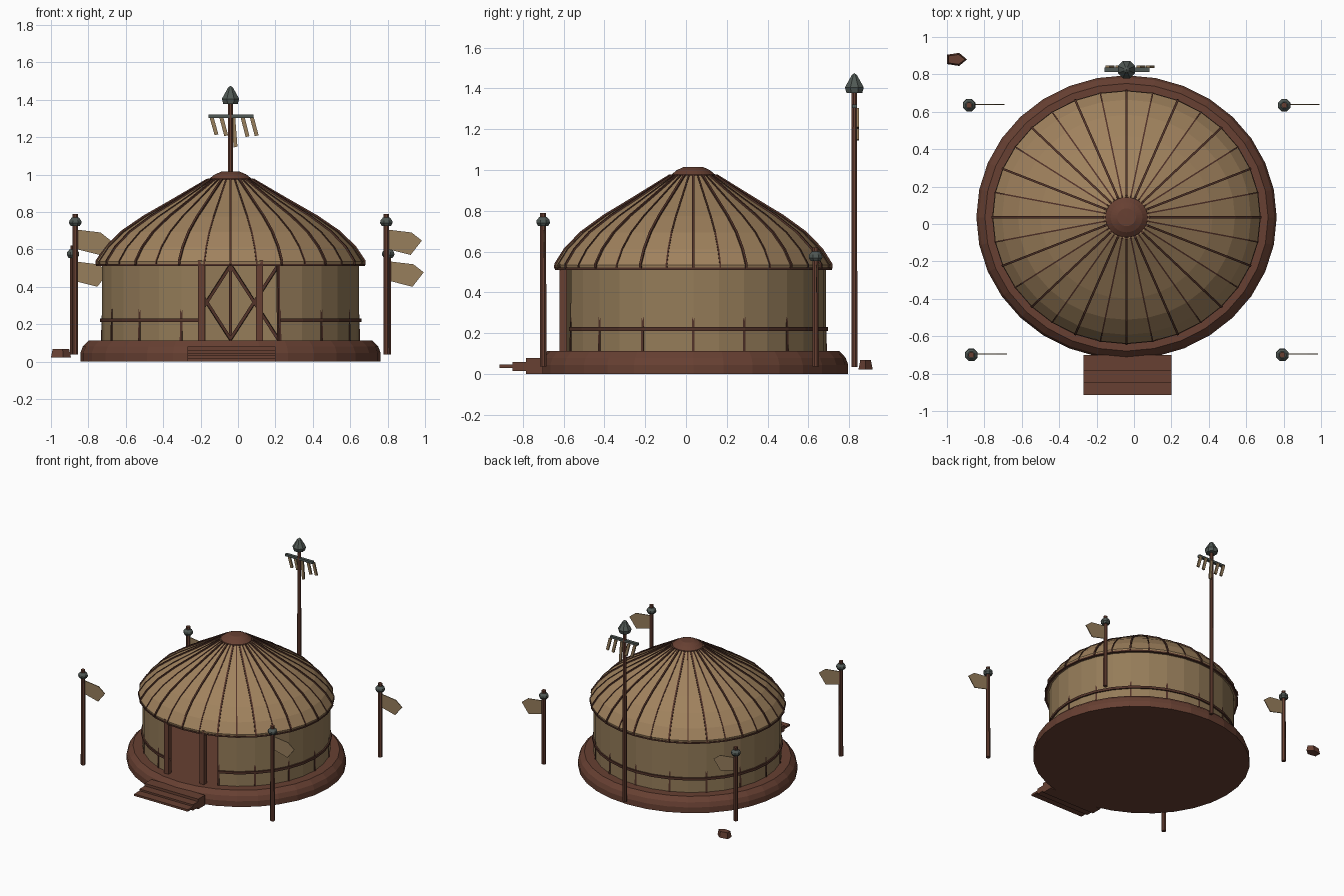
import bpy, bmesh, math
from mathutils import Vector, Matrix

if "Cube" in bpy.data.objects:
    bpy.data.objects.remove(bpy.data.objects["Cube"])

CX, CY, SY, N = -0.04, 0.036, 0.945, 32   # tent centre, y squash, sides
STEP = 2 * math.pi / N


def material(name, rgb):
    m = bpy.data.materials.new(name)
    m.diffuse_color = (*rgb, 1)
    m.use_nodes = True
    m.node_tree.nodes["Principled BSDF"].inputs["Base Color"].default_value = m.diffuse_color
    return m


ROOF = material("roof felt", (0.35, 0.222, 0.11))
WALL = material("wall felt", (0.30, 0.202, 0.10))
WOOD = material("brown wood", (0.136, 0.051, 0.032))
DARK = material("dark wood", (0.085, 0.033, 0.022))
METAL = material("grey metal", (0.08, 0.098, 0.089))
CLOTH = material("banner cloth", (0.31, 0.21, 0.108))


def finish(name, bm, mat):
    bmesh.ops.remove_doubles(bm, verts=bm.verts, dist=1e-5)
    bmesh.ops.recalc_face_normals(bm, faces=bm.faces)
    me = bpy.data.meshes.new(name)
    bm.to_mesh(me)
    bm.free()
    me.materials.append(mat)
    ob = bpy.data.objects.new(name, me)
    bpy.context.collection.objects.link(ob)
    return ob


def ring_point(i, r, z, side=0.0):
    """Point on the tent ellipse; i counts sides from the front, side shifts sideways."""
    a = i * STEP
    x = r * math.sin(a) + side * math.cos(a)
    y = -r * math.cos(a) + side * math.sin(a)
    return Vector((CX + x, CY + y * SY, z))


def add_face(bm, pts):
    uniq = []
    for p in pts:
        if all((p - q).length > 1e-6 for q in uniq):
            uniq.append(p)
    if len(uniq) > 2:
        bm.faces.new([bm.verts.new(p) for p in uniq])


def lathe(name, profile, mat, skip=()):
    bm = bmesh.new()
    for i in range(N):
        if i in skip:
            continue
        for (r0, z0), (r1, z1) in zip(profile, profile[1:]):
            add_face(bm, [ring_point(i, r0, z0), ring_point(i + 1, r0, z0),
                          ring_point(i + 1, r1, z1), ring_point(i, r1, z1)])
    return finish(name, bm, mat)


def add_tube(bm, sections):
    """Join four-cornered sections into a closed bar."""
    for a, b in zip(sections, sections[1:]):
        for k in range(4):
            add_face(bm, [a[k], a[(k + 1) % 4], b[(k + 1) % 4], b[k]])
    add_face(bm, sections[0])
    add_face(bm, sections[-1])


def strip(bm, path, width, depth):
    """Bar following (i, r, z) stations around the tent."""
    add_tube(bm, [[ring_point(i, r, z, -width / 2), ring_point(i, r, z, width / 2),
                   ring_point(i, r - depth, z - 0.005, width / 2),
                   ring_point(i, r - depth, z - 0.005, -width / 2)] for i, r, z in path])


def box(name, x0, x1, y0, y1, z0, z1, mat):
    bm = bmesh.new()
    m = Matrix.Translation(((x0 + x1) / 2, (y0 + y1) / 2, (z0 + z1) / 2)) @ \
        Matrix.Diagonal((x1 - x0, y1 - y0, z1 - z0, 1))
    bmesh.ops.create_cube(bm, size=1, matrix=m)
    return finish(name, bm, mat)


def turned(name, x, y, profile, mat, sides=8):
    bm = bmesh.new()
    pt = lambda k, r, z: Vector((x + r * math.cos((k + .5) * math.tau / sides),
                                 y + r * math.sin((k + .5) * math.tau / sides), z))
    for k in range(sides):
        for (r0, z0), (r1, z1) in zip(profile, profile[1:]):
            add_face(bm, [pt(k, r0, z0), pt(k + 1, r0, z0), pt(k + 1, r1, z1), pt(k, r1, z1)])
    return finish(name, bm, mat)


def plate(name, outline, y, thick, mat):
    """Thin upright plate from an x-z outline."""
    bm = bmesh.new()
    a = [Vector((x, y - thick / 2, z)) for x, z in outline]
    b = [Vector((x, y + thick / 2, z)) for x, z in outline]
    add_face(bm, a)
    add_face(bm, b)
    for k in range(len(a)):
        j = (k + 1) % len(a)
        add_face(bm, [a[k], a[j], b[j], b[k]])
    return finish(name, bm, mat)


# Platform and wall with an open doorway
DOOR = (N - 1, 0, 1)
lathe("platform", [(0, 0), (0.803, 0), (0.803, 0.045), (0.79, 0.08), (0.757, 0.113), (0, 0.113)], WOOD)
lathe("wall", [(0.688, 0.11), (0.688, 0.525)], WALL, DOOR)
lathe("wall_rail", [(0.68, 0.212), (0.699, 0.212), (0.699, 0.231), (0.68, 0.231)], DARK, DOOR)

# Curved roof with rafters, eave rope and crown
roof_line = [(0.715, 0.535), (0.665, 0.61), (0.58, 0.693), (0.46, 0.775),
             (0.32, 0.855), (0.2, 0.925), (0.12, 0.972)]
lathe("roof", [(0.68, 0.515), (0.712, 0.515)] + roof_line + [(0.0, 0.985)], ROOF)
lathe("eave_rope", [(0.70, 0.511), (0.718, 0.511), (0.718, 0.522), (0.70, 0.522)], DARK)
bm = bmesh.new()
for i in range(N):
    lift = 0.006 if i % 2 == 0 else 0.003
    width = 0.012 if i % 2 == 0 else 0.008
    path = [(i, 0.716 + lift, 0.518)] + [(i, r + lift, z + lift) for r, z in roof_line]
    strip(bm, path, width, 0.02)
finish("rafters", bm, DARK)
lathe("crown", [(0.0, 0.95), (0.118, 0.955), (0.113, 0.978), (0.085, 1.0), (0.05, 1.015), (0, 1.016)], WOOD)

# Inner posts and crossed lattice
bm = bmesh.new()
for i in range(2, N, 2):
    strip(bm, [(i, 0.693, 0.113), (i, 0.686, 0.32), (i, 0.68, 0.52)], 0.014, 0.025)
finish("wall_posts", bm, DARK)
bm = bmesh.new()
for i in range(2, N - 2, 2):
    for za, zb in ((0.12, 0.515), (0.515, 0.12)):
        pts = [ring_point(i, 0.665, za), ring_point(i + 2, 0.665, zb)]
        along = (pts[1] - pts[0]).normalized()
        out = ring_point(i + 1, 1, 0) - ring_point(i + 1, 0, 0)
        out.normalize()
        side = along.cross(out).normalized() * 0.008
        out = out * 0.007
        add_tube(bm, [[p + side + out, p - side + out, p - side - out, p + side - out] for p in pts])
finish("wall_lattice", bm, DARK)

# Door jambs and entry steps
for s in (-1, 1):
    x = CX + s * 0.155
    box("door_jamb", x - 0.019, x + 0.019, -0.62, -0.582, 0.11, 0.54, WOOD)
for y0, y1, z0, z1 in ((-0.785, -0.70, 0.0, 0.08), (-0.85, -0.785, 0.015, 0.06), (-0.915, -0.85, 0.03, 0.046)):
    box("entry_step", -0.27, 0.20, y0, y1, z0, z1, WOOD)

# Four banner poles
for x, y, top in ((-0.87, -0.70, 0.79), (0.793, -0.70, 0.79), (-0.882, 0.635, 0.62), (0.803, 0.635, 0.62)):
    turned("banner_pole", x, y, [(0, 0.037), (0.017, 0.037), (0.016, top), (0, top)], WOOD)
    turned("pole_collar", x, y, [(0, top - 0.065), (0.026, top - 0.065), (0.036, top - 0.05),
                                 (0.034, top - 0.035), (0.02, top - 0.02), (0, top - 0.02)], METAL)
    plate("banner", [(x + dx, top + dz) for dx, dz in
                     ((0.012, -0.19), (0.012, -0.085), (0.135, -0.1), (0.19, -0.143), (0.13, -0.22))],
          y + 0.004, 0.006, CLOTH)

# Tall standard with finial, crossbar and hanging streamers
PY = 0.825
turned("standard_pole", CX, PY, [(0, 0.035), (0.016, 0.035), (0.014, 1.39), (0, 1.39)], WOOD)
turned("standard_finial", CX, PY, [(0, 1.376), (0.042, 1.378), (0.05, 1.405), (0.014, 1.465), (0, 1.475)], METAL)
box("standard_crossbar", -0.157, 0.082, PY - 0.012, PY + 0.012, 1.303, 1.32, METAL)
for x, drop in ((-0.14, 0.095), (-0.088, 0.1), (-0.025, 0.16), (0.026, 0.105), (0.075, 0.1)):
    lean = 0.025 if drop < 0.15 else 0.012
    plate("streamer", [(x - 0.012, 1.305), (x + 0.01, 1.305), (x + lean + 0.01, 1.305 - drop + 0.005),
                       (x + lean - 0.01, 1.305 - drop)], PY + 0.016, 0.012, CLOTH)

# Small wooden block behind the tent
bm = bmesh.new()
low = [Vector((x, y, 0.022)) for x, y in
       ((-1.0, 0.855), (-0.935, 0.845), (-0.893, 0.88), (-0.935, 0.915), (-1.0, 0.905))]
mid = Vector((-0.95, 0.88, 0))
high = [Vector((mid.x + (p.x - mid.x) * 0.82, mid.y + (p.y - mid.y) * 0.75, 0.068)) for p in low]
add_face(bm, low)
add_face(bm, high)
for k in range(5):
    j = (k + 1) % 5
    add_face(bm, [low[k], low[j], high[j], high[k]])
finish("wood_block", bm, WOOD)
